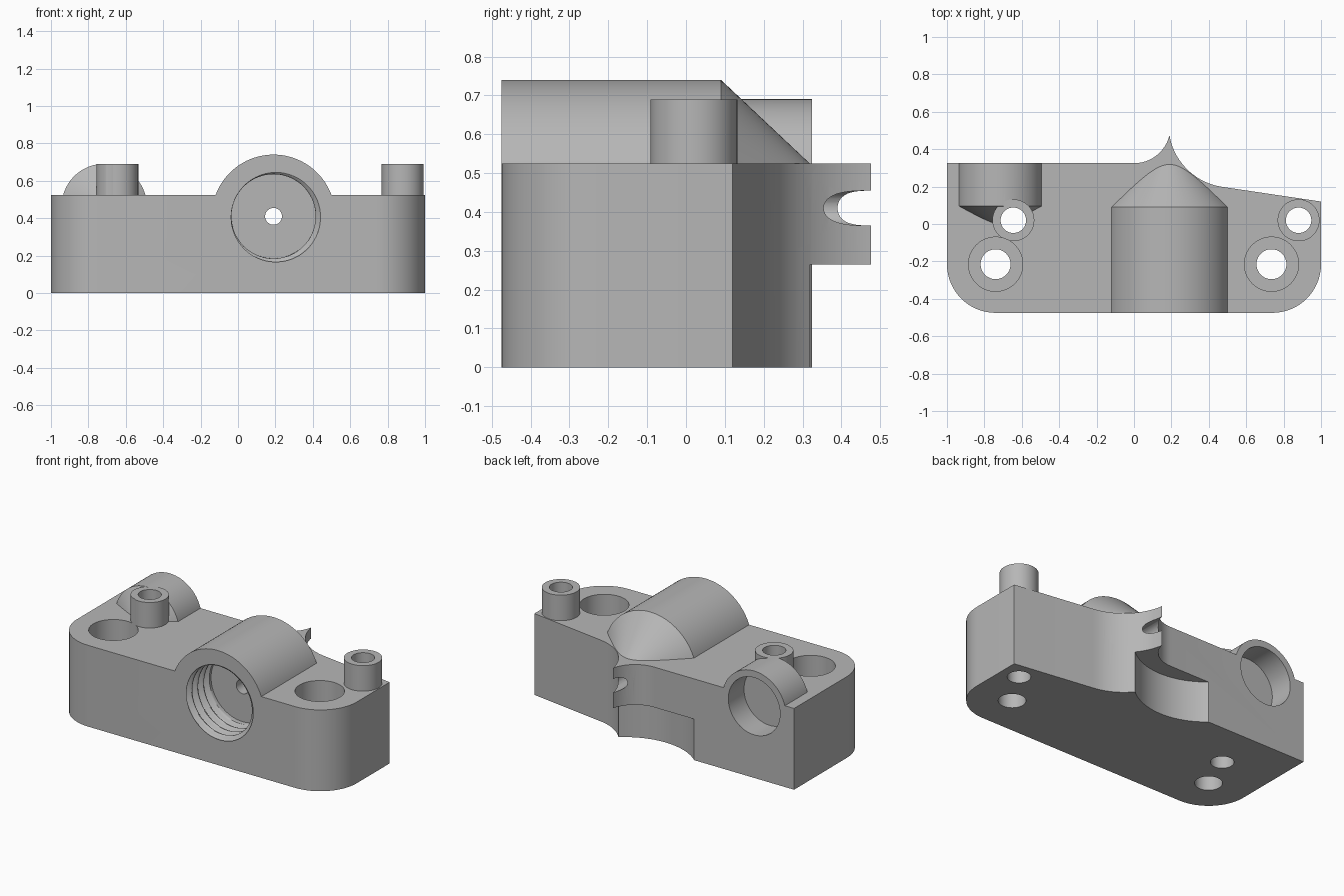
import bpy, bmesh, math

if "Cube" in bpy.data.objects:
    bpy.data.objects.remove(bpy.data.objects["Cube"], do_unlink=True)

TAU = math.tau
TOP = 0.525
FRONT = -0.475

grey = bpy.data.materials.new("machined grey")
grey.use_nodes = True
grey.diffuse_color = (0.47, 0.47, 0.47, 1)
grey.node_tree.nodes["Principled BSDF"].inputs["Base Color"].default_value = grey.diffuse_color


def make_object(name, bm):
    bmesh.ops.recalc_face_normals(bm, faces=bm.faces)
    mesh = bpy.data.meshes.new(name)
    bm.to_mesh(mesh)
    bm.free()
    mesh.materials.append(grey)
    obj = bpy.data.objects.new(name, mesh)
    bpy.context.collection.objects.link(obj)
    return obj


def arc(cx, cy, r, start, end, steps):
    angles = [math.radians(start + (end - start) * i / steps) for i in range(steps + 1)]
    return [(cx + r * math.cos(a), cy + r * math.sin(a)) for a in angles]


def prism(name, outline, z0, z1):
    bm = bmesh.new()
    face = bm.faces.new([bm.verts.new((x, y, z0)) for x, y in outline])
    new = bmesh.ops.extrude_face_region(bm, geom=[face])["geom"]
    moved = [v for v in new if isinstance(v, bmesh.types.BMVert)]
    bmesh.ops.translate(bm, verts=moved, vec=(0, 0, z1 - z0))
    return make_object(name, bm)


def turned(name, axis, centre, stations, radius, sides=64):
    """Round solid along an axis; radius(station index, angle) gives its surface."""
    bm = bmesh.new()
    rings = []
    for i, s in enumerate(stations):
        ring = []
        for k in range(sides):
            a = TAU * k / sides
            u = centre[0] + radius(i, a) * math.cos(a)
            v = centre[1] + radius(i, a) * math.sin(a)
            ring.append(bm.verts.new((u, v, s) if axis == "Z" else (u, s, v)))
        rings.append(ring)
    for low, high in zip(rings, rings[1:]):
        for k in range(sides):
            n = (k + 1) % sides
            bm.faces.new((low[k], low[n], high[n], high[k]))
    bm.faces.new(rings[0])
    bm.faces.new(rings[-1])
    return make_object(name, bm)


def lathe(name, axis, centre, profile, sides=64):
    return turned(name, axis, centre, [p[0] for p in profile],
                  lambda i, a: profile[i][1], sides)


def combine(target, tool, operation):
    """Apply a boolean and discard the tool."""
    tool.hide_render = True
    mod = target.modifiers.new("combine", "BOOLEAN")
    mod.operation = operation
    mod.solver = "EXACT"
    mod.object = tool
    graph = bpy.context.evaluated_depsgraph_get()
    result = bpy.data.meshes.new_from_object(target.evaluated_get(graph))
    target.modifiers.clear()
    target.data = result
    bpy.data.objects.remove(tool, do_unlink=True)


# Plan outline: rounded front corners and a thin pointed fin at the back
outline = [(-1, 0.325)]
outline += arc(-0.74, -0.215, 0.26, 180, 270, 16)
outline += arc(0.74, -0.215, 0.26, 270, 360, 16)
outline += [(1, 0.12)]
outline += arc(0.52, 0.53, 0.335, -98, -168, 16)
outline += arc(0, 0.52, 0.195, -13, -90, 12)

block = prism("mounting_block", outline, 0, TOP)

# Round scoop under the fin
combine(block, lathe("scoop", "Z", (-0.01, 0.635), [(-0.1, 0.415), (0.265, 0.415)], 96),
        "DIFFERENCE")

# Domed bosses lying along the depth, trimmed to the plan outline
MAIN = (0.19, 0.41)
SIDE = (-0.715, 0.463)
bosses = [
    lathe("main_boss", "Y", MAIN, [(-0.6, 0.33), (0.09, 0.33), (0.43, 0.01)], 96),
    lathe("side_boss", "Y", SIDE, [(-0.032, 0.005), (0.095, 0.228), (0.45, 0.228)], 96),
]
for boss in bosses:
    combine(boss, prism("trim", outline, 0.3, 1), "INTERSECT")
    combine(block, boss, "UNION")

# Hollow locating posts
posts = [(-0.645, 0.02), (0.88, 0.02)]
for centre in posts:
    combine(block, lathe("post", "Z", centre, [(0.4, 0.112), (0.69, 0.112)]), "UNION")
for centre in posts:
    combine(block, lathe("post_hole", "Z", centre, [(-0.1, 0.068), (0.8, 0.068)]), "DIFFERENCE")

# Counterbored bolt holes
for x in (-0.74, 0.735):
    profile = [(-0.1, 0.08), (0.25, 0.08), (0.25, 0.145), (0.8, 0.145)]
    combine(block, lathe("bolt_hole", "Z", (x, -0.215), profile), "DIFFERENCE")

# Blind socket in the back of the side boss
combine(block, lathe("back_socket", "Y", SIDE, [(0.165, 0.185), (0.5, 0.185)]), "DIFFERENCE")

# Threaded bore in the front
PITCH = 0.06
DEPTH = 0.25
stations = [FRONT - 0.02 + i * PITCH / 10 for i in range(46)]


def thread(i, a):
    s = stations[i] - FRONT
    if s > DEPTH - 0.02:
        return 0.225
    wave = math.cos(TAU * s / PITCH + a + 0.35)
    return 0.225 + 0.014 * (1 + wave)


combine(block, turned("threaded_bore", "Y", MAIN, stations, thread, 72), "DIFFERENCE")

# Small outlet from the bore through the fin
combine(block, lathe("outlet", "Y", MAIN, [(-0.35, 0.045), (0.6, 0.045)], 40), "DIFFERENCE")

bpy.ops.object.select_all(action="DESELECT")
block.select_set(True)
bpy.context.view_layer.objects.active = block
bpy.ops.object.shade_smooth_by_angle(angle=math.radians(30))
